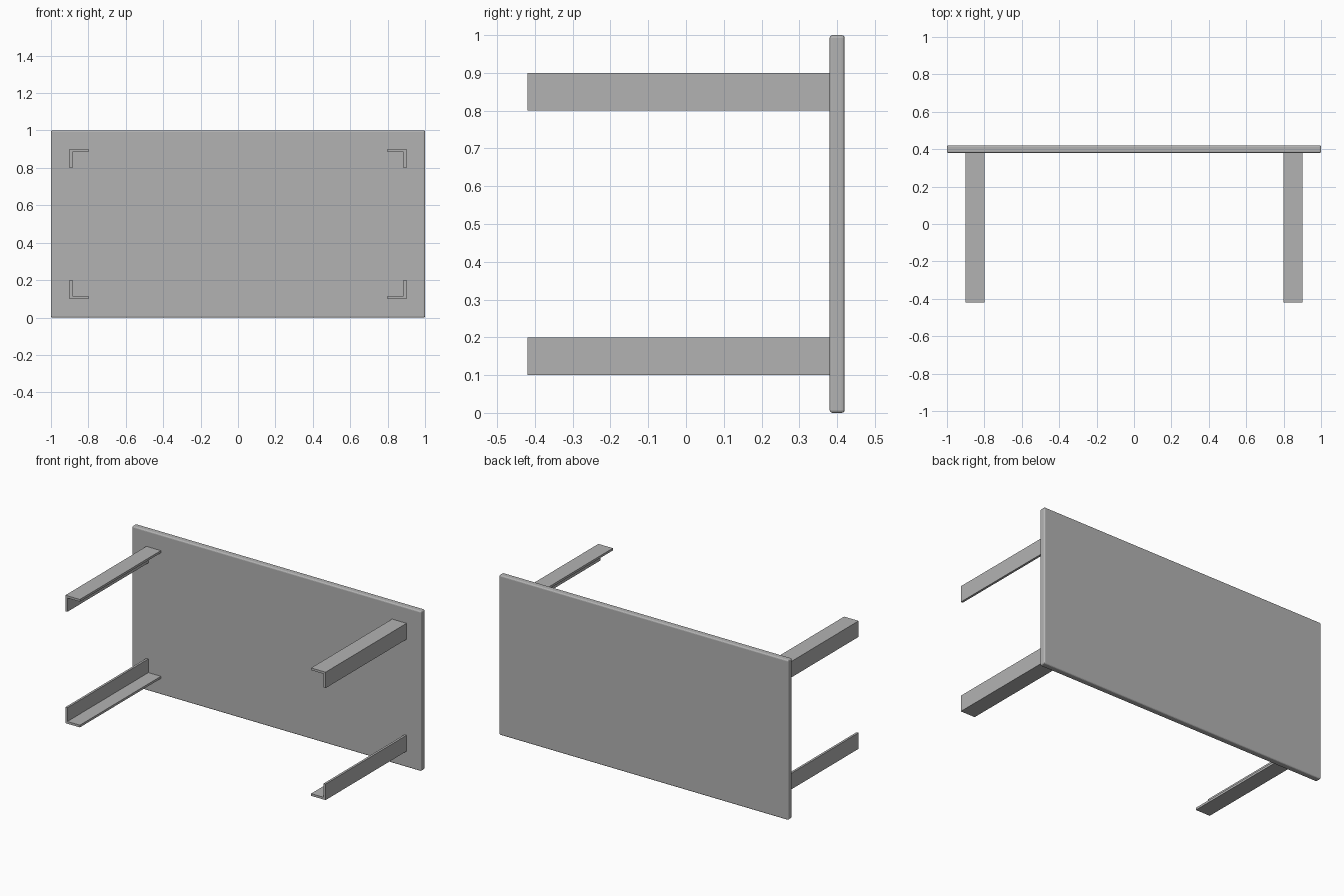
import bpy
import bmesh

cube = bpy.data.objects.get("Cube")
if cube:
    bpy.data.objects.remove(cube, do_unlink=True)

# Single plain grey
grey = bpy.data.materials.new("plain grey")
grey.use_nodes = True
colour = (0.45, 0.45, 0.45, 1)
grey.diffuse_color = colour
grey.node_tree.nodes["Principled BSDF"].inputs["Base Color"].default_value = colour

FRONT, BACK = -0.42, 0.42
TOP_THICK = 0.04
INNER = BACK - TOP_THICK
MID_Z = 0.5


def add_object(name, bm):
    bmesh.ops.recalc_face_normals(bm, faces=bm.faces)
    mesh = bpy.data.meshes.new(name)
    bm.to_mesh(mesh)
    bm.free()
    mesh.materials.append(grey)
    obj = bpy.data.objects.new(name, mesh)
    bpy.context.collection.objects.link(obj)
    return obj


# Table top, standing on its long edge, with softened edges
bm = bmesh.new()
bmesh.ops.create_cube(bm, size=1)
bmesh.ops.scale(bm, verts=bm.verts, vec=(2, TOP_THICK, 1))
bmesh.ops.translate(bm, verts=bm.verts, vec=(0, (INNER + BACK) / 2, MID_Z))
top = add_object("table_top", bm)
bevel = top.modifiers.new("rounded edges", "BEVEL")
bevel.width = 0.008
bevel.segments = 3


def angle_leg(name, sx, sz):
    """L-section leg, its outer corner facing the table corner."""
    x, z, flange, wall = 0.9, 0.4, 0.1, 0.014
    profile = [(x, z), (x - flange, z), (x - flange, z - wall),
               (x - wall, z - wall), (x - wall, z - flange), (x, z - flange)]
    bm = bmesh.new()
    face = bm.faces.new([bm.verts.new((sx * px, FRONT, MID_Z + sz * pz))
                         for px, pz in profile])
    ext = bmesh.ops.extrude_face_region(bm, geom=[face], use_keep_orig=True)
    moved = [v for v in ext["geom"] if isinstance(v, bmesh.types.BMVert)]
    bmesh.ops.translate(bm, verts=moved, vec=(0, INNER - FRONT, 0))
    return add_object(name, bm)


# Four legs
for side, sx in (("left", 1), ("right", -1)):
    for level, sz in (("upper", 1), ("lower", -1)):
        angle_leg(f"{level}_{side}_leg", sx, sz)
